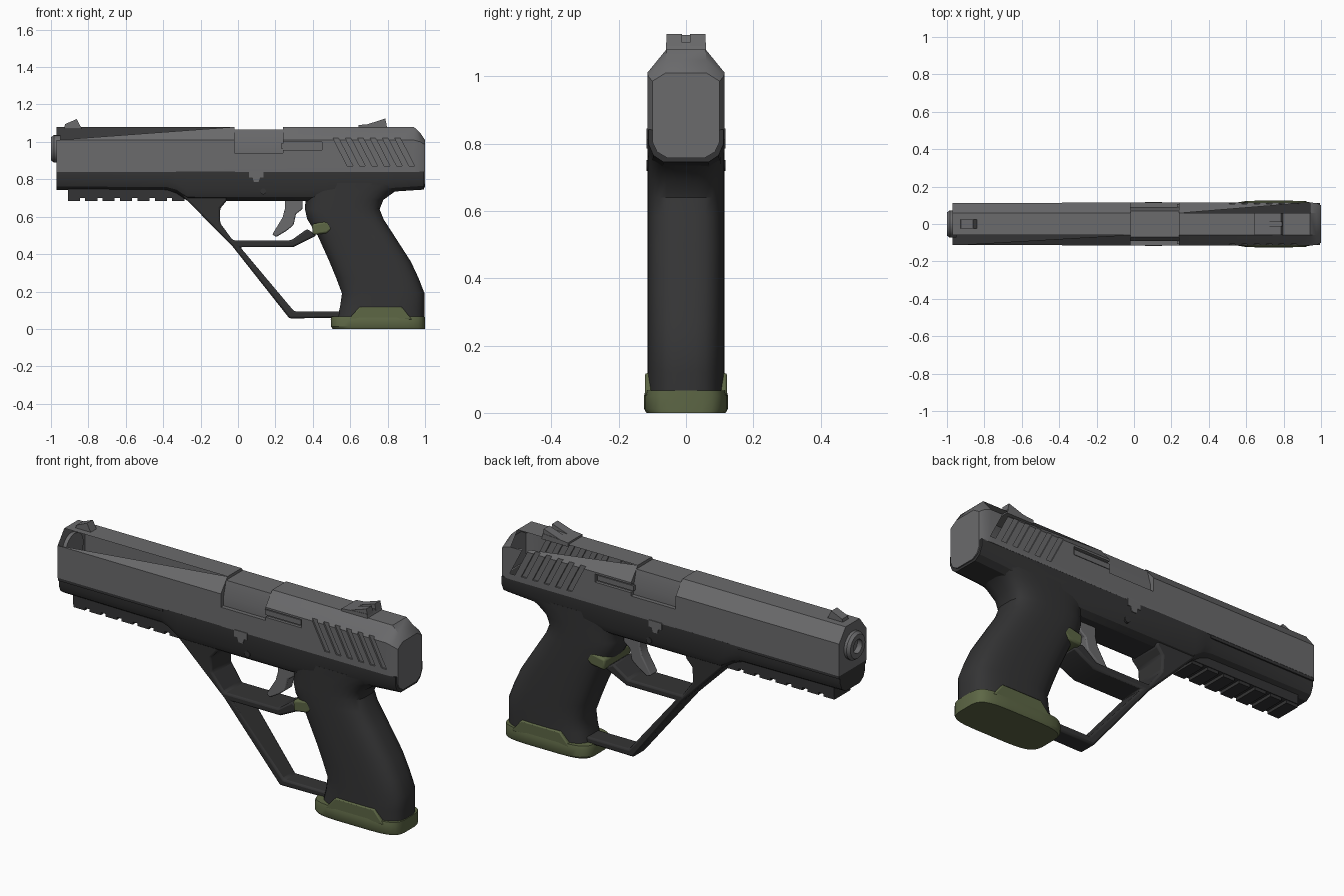
import bpy, bmesh, math

cube = bpy.data.objects.get("Cube")
if cube:
    bpy.data.objects.remove(cube, do_unlink=True)


def material(name, rgb):
    m = bpy.data.materials.new(name)
    m.use_nodes = True
    m.diffuse_color = (*rgb, 1)
    m.node_tree.nodes["Principled BSDF"].inputs["Base Color"].default_value = (*rgb, 1)
    return m


STEEL = material("grey steel", (0.145, 0.145, 0.15))
POLYMER = material("black polymer", (0.034, 0.034, 0.035))
OLIVE = material("olive green", (0.11, 0.135, 0.06))


def activate(ob):
    bpy.ops.object.select_all(action='DESELECT')
    ob.select_set(True)
    bpy.context.view_layer.objects.active = ob


def loft(name, rings, mat, bevel=0.0):
    """Skin equal-length rings of points and cap both ends."""
    bm = bmesh.new()
    rows = [[bm.verts.new(p) for p in ring] for ring in rings]
    for a, b in zip(rows, rows[1:]):
        for i in range(len(a)):
            j = (i + 1) % len(a)
            bm.faces.new((a[i], a[j], b[j], b[i]))
    bm.faces.new(rows[0])
    bm.faces.new(rows[-1])
    bmesh.ops.recalc_face_normals(bm, faces=bm.faces)
    mesh = bpy.data.meshes.new(name)
    bm.to_mesh(mesh)
    bm.free()
    ob = bpy.data.objects.new(name, mesh)
    bpy.context.collection.objects.link(ob)
    mesh.materials.append(mat)
    if bevel:
        mod = ob.modifiers.new("soft_edges", 'BEVEL')
        mod.width = bevel
        mod.segments = 2
        mod.limit_method = 'ANGLE'
        mod.angle_limit = math.radians(35)
    return ob


def prism(name, pts, y0, y1, mat, bevel=0.0):
    """Extrude a side profile (x, z) between two y values."""
    return loft(name, [[(x, y, z) for x, z in pts] for y in (y0, y1)], mat, bevel)


def box(x0, x1, z0, z1):
    return [(x0, z0), (x1, z0), (x1, z1), (x0, z1)]


def mirrored(x, half):
    """Full cross-section at x from its +y half, listed as (y, z)."""
    return [(x, y, z) for y, z in half] + [(x, -y, z) for y, z in reversed(half)]


def rounded(z, x0, x1, w, power, n=28):
    """Superellipse section at height z."""
    ring = []
    for i in range(n):
        a = 2 * math.pi * (i + 0.5) / n
        c, s = math.cos(a), math.sin(a)
        ring.append(((x0 + x1) / 2 + (x1 - x0) / 2 * math.copysign(abs(c) ** (2 / power), c),
                     w * math.copysign(abs(s) ** (2 / power), s), z))
    return ring


def disc(x, r, z, n=24):
    return [(x, r * math.cos(2 * math.pi * i / n), z + r * math.sin(2 * math.pi * i / n))
            for i in range(n)]


def cut(target, cutter):
    mod = target.modifiers.new("cut", 'BOOLEAN')
    mod.operation = 'DIFFERENCE'
    mod.solver = 'EXACT'
    mod.object = cutter
    activate(target)
    bpy.ops.object.modifier_apply(modifier=mod.name)
    bpy.data.objects.remove(cutter, do_unlink=True)


# Slide: chamfered section with a sloped rear end
def slide_section(x, w, shoulder, top_w, top):
    return mirrored(x, [(w, 0.84), (w, shoulder), (top_w, top)])


slide = loft("slide", [slide_section(-0.97, 0.113, 1.01, 0.058, 1.08),
                       slide_section(0.94, 0.115, 1.01, 0.058, 1.08),
                       slide_section(0.975, 0.112, 1.0, 0.06, 1.048),
                       slide_section(1.0, 0.1, 0.985, 0.06, 1.01)], STEEL)

# Ejection port, extractor recesses and slanted grip serrations
cut(slide, prism("port_cutter", box(-0.02, 0.24, 0.94, 1.2), -0.3, 0.3, STEEL))
for s in (-1, 1):
    cut(slide, prism("recess_cutter", box(0.2, 0.45, 0.957, 1.0), s * 0.098, s * 0.3, STEEL))
    for i in range(6):
        x = 0.5 + 0.066 * i
        groove = [(x, 1.035), (x + 0.03, 1.035), (x + 0.115, 0.87), (x + 0.085, 0.87)]
        cut(slide, prism("groove_cutter", groove, s * 0.106, s * 0.3, STEEL))
    prism("extractor", box(0.23, 0.44, 0.965, 0.992), s * 0.09, s * 0.106, STEEL)

# Barrel: chamber block in the port and hollow muzzle
chamber = [(0.092, 0.93), (0.092, 0.985), (0.07, 1.065)]
loft("chamber_block", [mirrored(x, chamber) for x in (-0.03, 0.25)], STEEL)
muzzle = [(-0.95, 0.073), (-0.985, 0.073), (-1.0, 0.062), (-1.0, 0.036), (-0.972, 0.036)]
loft("muzzle", [disc(x, r, 0.963) for x, r in muzzle], STEEL)

# Sights
prism("front_sight", [(-0.93, 1.07), (-0.925, 1.095), (-0.862, 1.122), (-0.835, 1.07)],
      -0.024, 0.024, STEEL)
prism("rear_sight_base", [(0.645, 1.07), (0.645, 1.09), (0.7, 1.095), (0.79, 1.1), (0.8, 1.07)],
      -0.06, 0.06, STEEL)
for s in (-1, 1):
    prism("rear_sight_post", [(0.68, 1.09), (0.787, 1.125), (0.795, 1.09)],
          s * 0.012, s * 0.058, STEEL)


# Frame under the slide: slim dust cover, deeper middle, tail behind the grip
def frame_section(x, w, bottom):
    return mirrored(x, [(w, 0.842), (w, bottom + 0.055), (w - 0.015, bottom + 0.02),
                        (w - 0.045, bottom)])


loft("frame", [frame_section(*row) for row in (
    (-0.97, 0.104, 0.742), (-0.38, 0.106, 0.738), (-0.33, 0.114, 0.725),
    (-0.27, 0.114, 0.685), (0.38, 0.114, 0.685), (0.6, 0.114, 0.7),
    (0.84, 0.114, 0.735), (0.994, 0.112, 0.745))], POLYMER)
prism("dust_cover_lip", box(-0.97, -0.36, 0.825, 0.842), -0.112, 0.112, POLYMER)
back = [(0.1, 0.842), (0.1, 0.805), (0.086, 0.775), (0.055, 0.757)]
loft("rear_plate", [mirrored(x, back) for x in (0.985, 1.0)], STEEL)

# Accessory rail with cross slots
prism("rail", box(-0.91, -0.27, 0.7, 0.75), -0.07, 0.07, POLYMER)
for i in range(7):
    x = -0.91 + 0.093 * i
    prism("rail_tooth", box(x, x + 0.065, 0.684, 0.705), -0.066, 0.066, POLYMER)

# Grip
loft("grip", [rounded(z, x0, x1, 0.115, 3.2) for z, x0, x1 in (
    (0.04, 0.525, 0.996), (0.12, 0.545, 0.998), (0.19, 0.555, 0.998),
    (0.27, 0.525, 0.967), (0.36, 0.488, 0.925), (0.5, 0.425, 0.835),
    (0.585, 0.37, 0.78), (0.64, 0.357, 0.758), (0.69, 0.36, 0.778),
    (0.735, 0.33, 0.84), (0.78, 0.3, 0.95))], POLYMER)

# Trigger guard and long forward strut in one profile, narrowing downward
guard = [(-0.33, 0.76), (-0.28, 0.695), (-0.03, 0.442), (0.275, 0.056), (0.57, 0.06),
         (0.57, 0.094), (0.3, 0.094), (0.012, 0.437), (0.295, 0.437), (0.42, 0.5),
         (0.37, 0.535), (0.285, 0.474), (-0.028, 0.474), (-0.095, 0.565),
         (-0.095, 0.645), (-0.06, 0.685), (-0.06, 0.76)]
loft("trigger_guard", [[(x, s * (0.044 + 0.07 * z), z) for x, z in guard] for s in (-1, 1)],
     POLYMER, 0.01)

# Trigger
prism("trigger", [(0.25, 0.7), (0.345, 0.7), (0.345, 0.64), (0.31, 0.615), (0.297, 0.555),
                  (0.26, 0.525), (0.205, 0.492), (0.183, 0.505), (0.238, 0.595), (0.25, 0.64)],
      -0.03, 0.03, STEEL, 0.006)

# Slide catch and pin on both sides
catch = [(0.06, 0.845), (0.135, 0.845), (0.135, 0.81), (0.118, 0.81), (0.11, 0.785),
         (0.085, 0.785), (0.078, 0.81), (0.06, 0.81)]
pin = [(0.135 + 0.016 * math.cos(math.pi * i / 6), 0.735 + 0.016 * math.sin(math.pi * i / 6))
       for i in range(12)]
for s in (-1, 1):
    prism("slide_catch", catch, s * 0.1, s * 0.118, STEEL)
    prism("frame_pin", pin, s * 0.09, s * 0.117, POLYMER)

# Magazine release and base plate
prism("magazine_release", [(0.395, 0.56), (0.48, 0.578), (0.505, 0.535), (0.475, 0.512),
                           (0.4, 0.502)], -0.11, 0.11, OLIVE, 0.01)
loft("base_plate", [rounded(z, x0, 1.0, w, 4.5) for z, x0, w in (
    (0.0, 0.505, 0.118), (0.012, 0.497, 0.125), (0.05, 0.495, 0.125), (0.067, 0.5, 0.121))], OLIVE)
prism("base_plate_tabs", [(0.59, 0.05), (0.65, 0.118), (0.875, 0.118), (0.93, 0.05)],
      -0.122, 0.122, OLIVE, 0.006)

# Smooth shading with sharp edges kept
for ob in list(bpy.context.scene.objects):
    if ob.type == 'MESH':
        activate(ob)
        bpy.ops.object.shade_smooth_by_angle(angle=math.radians(32))
